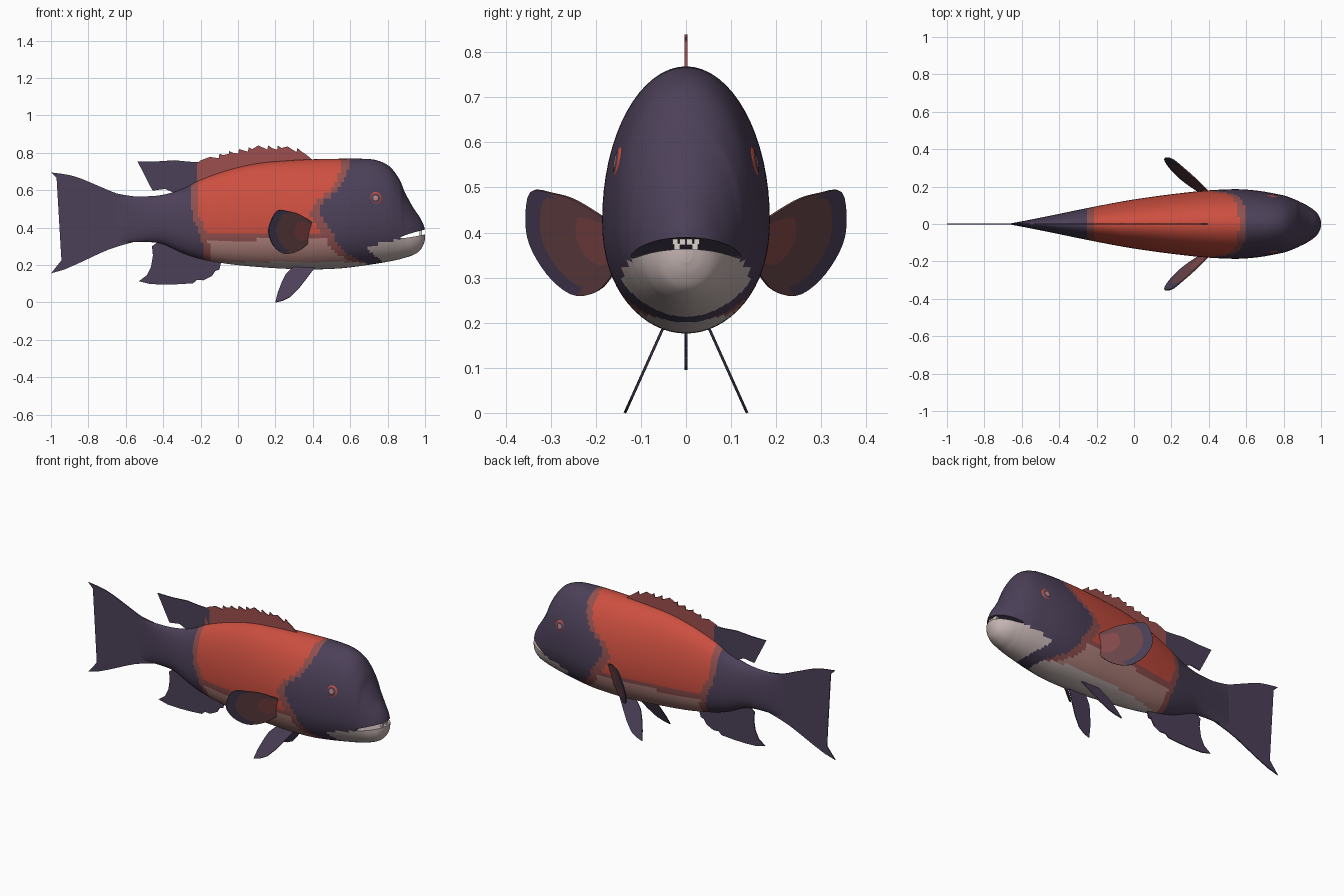
import bpy, bmesh, math
from mathutils import Vector, Matrix

if "Cube" in bpy.data.objects:
    bpy.data.objects.remove(bpy.data.objects["Cube"])


def material(name, hexcode):
    rgb = [int(hexcode[i:i + 2], 16) / 255 for i in (0, 2, 4)]
    m = bpy.data.materials.new(name)
    m.diffuse_color = [c / 12.92 if c < .04 else ((c + .055) / 1.055) ** 2.4 for c in rgb] + [1]
    m.use_nodes = True
    m.node_tree.nodes["Principled BSDF"].inputs["Base Color"].default_value = m.diffuse_color
    return m


SLATE = material("dark_slate", "4C4058")
RED = material("bright_red", "CC4F40")
MAROON = material("muted_maroon", "90504F")
PINK = material("dusty_pink", "B5857F")
PALE = material("pale_grey", "C4B4B2")
FIN_RED = material("fin_red", "9C4F4D")
FIN_BASE = material("fin_base", "86494A")
FIN_BROWN = material("fin_brown", "6C464B")
TOOTH = material("tooth_white", "DCD4CC")
BODY_MATS = [SLATE, RED, MAROON, PINK, PALE]


def lin(table, v):
    """Linear interpolation in a table sorted by its first column."""
    if v <= table[0][0]:
        return table[0][1]
    for (a, p), (b, q) in zip(table, table[1:]):
        if v <= b:
            return p + (q - p) * (v - a) / (b - a)
    return table[-1][1]


def spline(pts, n):
    """Catmull-Rom resampling of an open list of points of any dimension."""
    out = []
    for i in range(len(pts) - 1):
        a, b, c, d = (pts[max(0, min(len(pts) - 1, i + k))] for k in (-1, 0, 1, 2))
        for s in range(n):
            t = s / n
            out.append(tuple(.5 * (2 * q + (r - p) * t + (2 * p - 5 * q + 4 * r - w) * t * t
                                   + (3 * q - p - 3 * r + w) * t ** 3)
                             for p, q, r, w in zip(a, b, c, d)))
    return out + [pts[-1]]


def finish(name, bm, mats, smooth=True):
    bmesh.ops.recalc_face_normals(bm, faces=bm.faces)
    me = bpy.data.meshes.new(name)
    bm.to_mesh(me)
    bm.free()
    ob = bpy.data.objects.new(name, me)
    bpy.context.collection.objects.link(ob)
    for m in mats:
        me.materials.append(m)
    if smooth:
        select(ob)
        bpy.ops.object.shade_smooth_by_angle(angle=math.radians(40))
    return ob


def select(ob):
    bpy.ops.object.select_all(action='DESELECT')
    ob.select_set(True)
    bpy.context.view_layer.objects.active = ob


def thicken(ob, t=.006):
    mod = ob.modifiers.new("thickness", 'SOLIDIFY')
    mod.thickness, mod.offset = t, 0


def flat_fin(name, outline, mat, depth=lambda x, z: 0):
    bm = bmesh.new()
    f = bm.faces.new([bm.verts.new((x, depth(x, z), z)) for x, z in outline])
    bmesh.ops.triangulate(bm, faces=[f], ngon_method='EAR_CLIP')
    thicken(finish(name, bm, [mat], False))


# Body: lofted egg sections (x, top, bottom, half width)
KEYS = [(-.66, .575, .315, .003), (-.56, .567, .322, .022), (-.42, .572, .316, .05),
        (-.30, .605, .265, .075), (-.2, .655, .232, .095), (-.05, .708, .205, .123),
        (.1, .742, .19, .146), (.25, .757, .18, .165), (.4, .765, .176, .18),
        (.55, .768, .182, .186), (.66, .768, .195, .178), (.74, .76, .207, .165),
        (.81, .727, .219, .150), (.863, .658, .23, .130), (.89, .594, .238, .117),
        (.933, .513, .252, .095), (.97, .458, .275, .068), (.99, .42, .305, .042),
        (1.0, .39, .335, .015)]
SEG = 64
bm = bmesh.new()
rings = []
for x, top, bot, w in spline(KEYS, 8):
    c = bot + .42 * (top - bot)
    ring = []
    for k in range(SEG):
        a = 2 * math.pi * k / SEG
        s = math.sin(a)
        z = c + (top - c) * s if s > 0 else c - (c - bot) * abs(s) ** .9
        ring.append(bm.verts.new((x, w * math.cos(a), z)))
    rings.append(ring)
for r, q in zip(rings, rings[1:]):
    for k in range(SEG):
        bm.faces.new((r[k], r[(k + 1) % SEG], q[(k + 1) % SEG], q[k]))
bm.faces.new(rings[0])
bm.faces.new(rings[-1])
body = finish("body", bm, [])

# Mouth slit cut into the snout
bm = bmesh.new()
bmesh.ops.create_uvsphere(bm, u_segments=32, v_segments=16, radius=1,
                          matrix=Matrix.Translation((.99, 0, .374))
                          @ Matrix.Rotation(math.radians(-13), 4, 'Y')
                          @ Matrix.Diagonal((.16, .2, .013, 1)))
cutter = finish("mouth_cutter", bm, [], False)
cutter.hide_render = True
select(body)
mod = body.modifiers.new("mouth", 'BOOLEAN')
mod.operation, mod.object, mod.solver = 'DIFFERENCE', cutter, 'EXACT'
bpy.ops.object.modifier_apply(modifier=mod.name)
bpy.data.objects.remove(cutter)

# Body colours by position
HEAD_EDGE = [(.2, .70), (.26, .58), (.34, .52), (.42, .475), (.48, .43), (.52, .44),
             (.6, .535), (.66, .575), (.77, .60)]
TAIL_EDGE = [(.17, -.14), (.34, -.16), (.47, -.21), (.63, -.22), (.77, -.19)]


def body_colour(x, z):
    if z < .372 - .25 * (.99 - x) and x > .69 + 1.3 * max(0, .28 - z):
        return 4
    head, tail = lin(HEAD_EDGE, z), lin(TAIL_EDGE, z)
    if x > head or x < tail - .035:
        return 0
    if z < .215:
        return 4
    if x > head - (.04 if z > .5 else .055) or x < tail:
        return 2
    return 1 if z > .37 else 2 if z > .335 else 3


body.data.materials.clear()
for m in BODY_MATS:
    body.data.materials.append(m)
for p in body.data.polygons:
    p.material_index = body_colour(p.center.x, p.center.z)

# Tail fin
upper = spline([(-.56, .567), (-.65, .583), (-.74, .62), (-.875, .674), (-1, .695)], 4)
edge = spline([(-.97, .665), (-.94, .615), (-.935, .55), (-.945, .42), (-.945, .32),
               (-.94, .24), (-.96, .205), (-1, .155)], 3)
lower = spline([(-.93, .175), (-.85, .21), (-.69, .283), (-.56, .322)], 4)
flat_fin("tail_fin", upper + edge + lower, SLATE)

# Spiny front dorsal fin
CREST = [(-.2, .755), (-.125, .785), (-.02, .812), (.115, .837), (.24, .835), (.36, .815), (.4, .77)]
crest, step = [(.395, .765)], .052
for i in range(11):
    x = .365 - i * step
    crest += [(x, lin(CREST, x) - .02), (x - step * .55, lin(CREST, x - step * .55) - .01),
              (x - step * .92, lin(CREST, x - step * .92) + .003)]
flat_fin("spiny_dorsal_fin", crest + [(-.22, .74), (-.22, .62), (0, .70), (.2, .735), (.39, .75)], FIN_RED)

# Soft rear dorsal fin
flat_fin("rear_dorsal_fin", [(-.19, .75), (-.26, .752), (-.34, .76), (-.44, .753), (-.537, .753),
                             (-.50, .71), (-.473, .66), (-.457, .597), (-.39, .607),
                             (-.33, .58), (-.19, .64)], SLATE)

# Anal fin
flat_fin("anal_fin", [(-.09, .215), (-.10, .175), (-.13, .165), (-.14, .14), (-.17, .14),
                      (-.185, .118), (-.22, .12), (-.24, .102), (-.32, .097), (-.39, .095),
                      (-.47, .098), (-.53, .113), (-.487, .145), (-.465, .19), (-.455, .25),
                      (-.46, .30), (-.42, .33), (-.3, .29), (-.2, .25)], SLATE)

PELVIC = [(.42, .20), (.36, .12), (.325, .075), (.28, .03), (.24, .01), (.2, 0), (.212, .05),
          (.235, .11), (.255, .15), (.285, .18), (.31, .20)]
PECTORAL = spline([(.41, .42), (.33, .470), (.27, .487), (.21, .49), (.17, .42), (.165, .36),
                   (.195, .295), (.25, .26), (.33, .28), (.41, .35)], 4)


for side, label in ((1, "left"), (-1, "right")):
    # Pelvic fin, splayed outward
    flat_fin(label + "_pelvic_fin", PELVIC, SLATE, lambda x, z: side * (.05 + (.19 - z) * .45))

    # Pectoral fin: rings growing from its root, coloured in bands
    bm = bmesh.new()
    root, steps, rows = Vector((.41, .385)), (.05, .45, .84, 1), []
    for t in steps:
        row = []
        for p in PECTORAL:
            x, z = root + t * (Vector(p) - root)
            row.append(bm.verts.new((x, side * (.17 - .8 * (x - .4) + .31 * (z - .42)), z)))
        rows.append(row)
    bm.faces.new(rows[0])
    for i, (r, q) in enumerate(zip(rows, rows[1:])):
        for k in range(len(r) - 1):
            f = bm.faces.new((r[k], r[k + 1], q[k + 1], q[k]))
            # the dark band lies on the outer edge only
            f.material_index = 1 if i == 2 and f.calc_center_median().x > .27 else i
    thicken(finish(label + "_pectoral_fin", bm, [FIN_BASE, FIN_BROWN, SLATE], False))

    # Eye: flattened ball with dark ring and pink centre
    bm = bmesh.new()
    bmesh.ops.create_uvsphere(bm, u_segments=24, v_segments=20, radius=1)
    for f in bm.faces:
        c = f.calc_center_median()
        r = math.hypot(c.x, c.y)
        f.material_index = 0 if r > .62 or c.z < 0 else 1 if r > .3 else 2
    turn = Matrix.Rotation(math.radians(-side * 80), 4, 'X')
    bm.transform(Matrix.Translation((.733, side * .140, .555))
                 @ Matrix.Rotation(math.radians(-side * 8), 4, 'Z')
                 @ turn @ Matrix.Diagonal((.042, .044, .02, 1)))
    finish(label + "_eye", bm, [RED, SLATE, PINK])

# Teeth
bm = bmesh.new()
for y, z, h in [(-.024, .384, .02), (-.008, .384, .024), (.008, .384, .024), (.024, .384, .02),
                (-.02, .367, .018), (.02, .367, .018)]:
    bmesh.ops.create_cube(bm, size=1, matrix=Matrix.Translation((.978, y, z))
                          @ Matrix.Diagonal((.014, .013, h, 1)))
finish("teeth", bm, [TOOTH], False)
